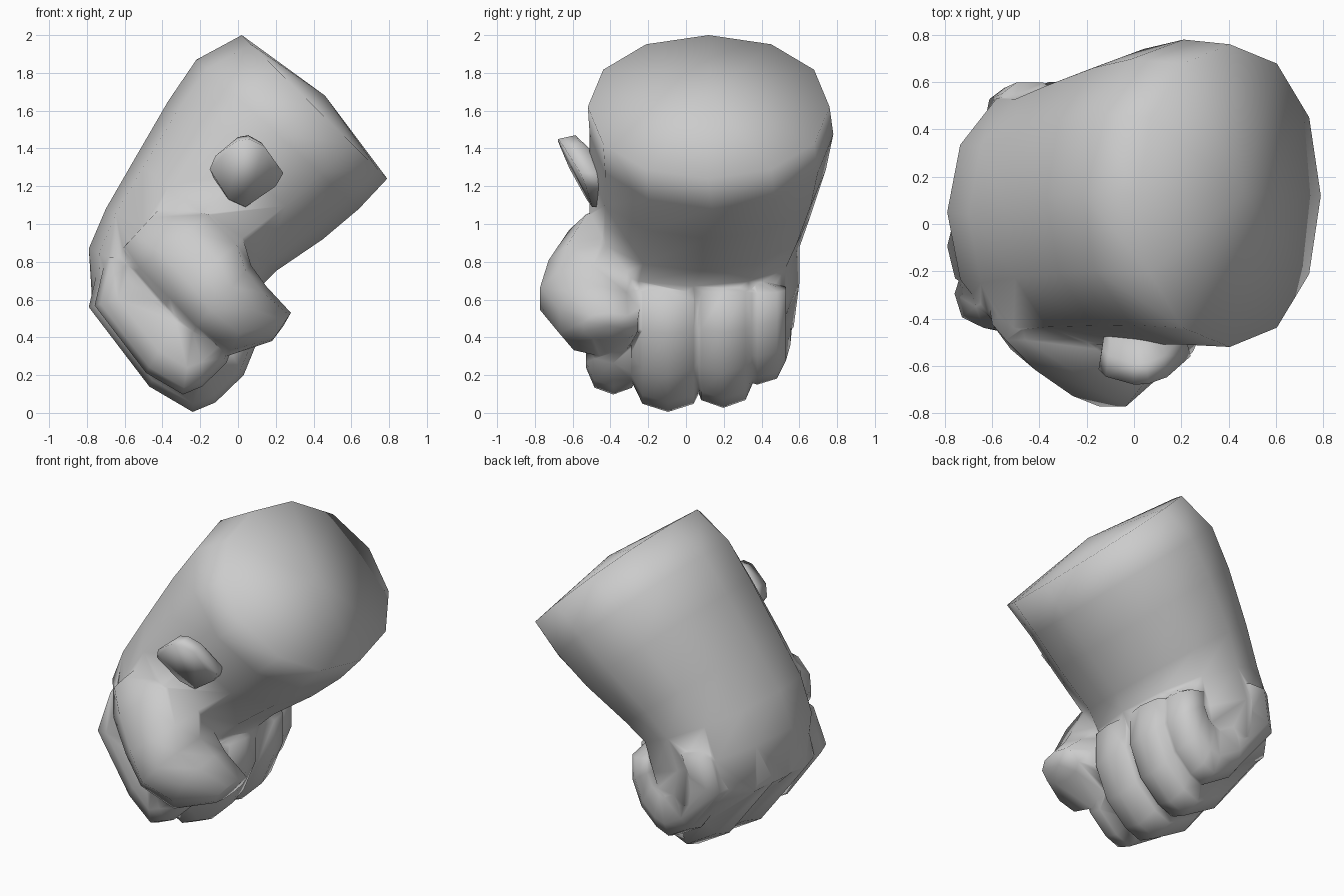
import bpy, bmesh, math

if "Cube" in bpy.data.objects:
    bpy.data.objects.remove(bpy.data.objects["Cube"])


def finish(name, bm):
    bmesh.ops.recalc_face_normals(bm, faces=bm.faces)
    for f in bm.faces:
        f.smooth = True
    me = bpy.data.meshes.new(name)
    bm.to_mesh(me)
    bm.free()
    ob = bpy.data.objects.new(name, me)
    bpy.context.collection.objects.link(ob)
    return ob


def loft(name, rings, tip0, tip1, sides=12, power=1.0):
    """Each ring spans xz points A to B and the y range y0 to y1."""
    bm = bmesh.new()
    loops = []
    for ax, az, bx, bz, y0, y1 in rings:
        loop = []
        for i in range(sides):
            t = 2 * math.pi * i / sides
            c, s = math.cos(t), math.sin(t)
            c = math.copysign(abs(c) ** power, c)
            s = math.copysign(abs(s) ** power, s)
            loop.append(bm.verts.new(((ax + bx) / 2 + (ax - bx) / 2 * c,
                                      (y0 + y1) / 2 + (y1 - y0) / 2 * s,
                                      (az + bz) / 2 + (az - bz) / 2 * c)))
        loops.append(loop)
    for p, q in zip(loops, loops[1:]):
        for i in range(sides):
            j = (i + 1) % sides
            bm.faces.new((p[i], p[j], q[j], q[i]))
    for loop, tip in ((loops[0], tip0), (loops[-1], tip1)):
        v = bm.verts.new(tip)
        for i in range(sides):
            bm.faces.new((loop[i], loop[(i + 1) % sides], v))
    return finish(name, bm)


# Forearm with domed end, running into the palm
fist = loft("fist_and_forearm", [
    (0.02, 2.00, 0.79, 1.24, -0.52, 0.76),
    (-0.22, 1.87, 0.64, 1.08, -0.51, 0.78),
    (-0.37, 1.65, 0.45, 0.92, -0.51, 0.74),
    (-0.55, 1.34, 0.20, 0.75, -0.51, 0.66),
    (-0.70, 1.08, 0.12, 0.67, -0.52, 0.60),
    (-0.79, 0.87, 0.07, 0.50, -0.50, 0.60),
    (-0.77, 0.56, 0.00, 0.35, -0.45, 0.57),
    (-0.48, 0.28, -0.08, 0.24, -0.42, 0.44),
], (0.46, 0.13, 1.68), (-0.25, 0.0, 0.22), power=0.95)

# Curled fingers: a shared fan of rings scaled about the fist centre
OUTER = [(-0.72, 0.86), (-0.79, 0.56), (-0.47, 0.14), (-0.24, 0.005),
         (-0.12, 0.055), (0.03, 0.20), (0.12, 0.42), (0.12, 0.64)]
INNER = [(-0.30, 0.80), (-0.35, 0.68), (-0.26, 0.60), (-0.22, 0.57),
         (-0.20, 0.57), (-0.18, 0.58), (-0.16, 0.62), (-0.16, 0.68)]
CX, CZ = -0.25, 0.62


def finger(name, y0, y1, scale, dx, spread):
    rings = []
    for k, ((ax, az), (bx, bz)) in enumerate(zip(OUTER, INNER)):
        d = spread * min(k, 3) / 3
        rings.append((CX + (ax - CX) * scale + dx, CZ + (az - CZ) * scale,
                      bx, bz, y0 + d, y1 + d))
    y = (y0 + y1) / 2
    return loft(name, rings, (-0.5, y, 0.88), (0.0, y + spread, 0.71),
                sides=10, power=0.78)


parts = [finger(*args) for args in (
    ("index_finger", -0.40, -0.10, 0.85, -0.05, -0.135),
    ("middle_finger", -0.30, 0.11, 1.0, 0.0, 0.0),
    ("ring_finger", 0.02, 0.375, 0.965, 0.013, 0.0),
    ("little_finger", 0.29, 0.605, 0.765, 0.03, -0.07))]

# Thumb folded across the front
parts.append(loft("thumb", [
    (-0.38, 1.12, -0.62, 0.86, -0.50, -0.10),
    (-0.12, 1.08, -0.56, 0.74, -0.63, -0.10),
    (0.03, 0.92, -0.40, 0.58, -0.74, -0.15),
    (0.07, 0.78, -0.25, 0.43, -0.785, -0.20),
    (0.15, 0.67, -0.06, 0.30, -0.68, -0.23),
    (0.28, 0.53, 0.18, 0.38, -0.55, -0.25),
], (-0.52, -0.3, 0.99), (0.24, -0.40, 0.46), sides=10, power=0.9))

# Weld fingers and thumb into one skin
for p in parts:
    m = fist.modifiers.new("weld_" + p.name, 'BOOLEAN')
    m.operation = 'UNION'
    m.solver = 'EXACT'
    m.object = p
dg = bpy.context.evaluated_depsgraph_get()
mesh = bpy.data.meshes.new_from_object(fist.evaluated_get(dg))
fist.modifiers.clear()
fist.data = mesh
for p in parts:
    bpy.data.objects.remove(p)
bm = bmesh.new()
bm.from_mesh(mesh)
bmesh.ops.remove_doubles(bm, verts=bm.verts, dist=0.012)
for f in bm.faces:
    f.smooth = True
bm.to_mesh(mesh)
bm.free()

# Tilted stud on the wrist
bm = bmesh.new()
STUD = [(-0.15, 1.29), (-0.12, 1.36), (0.0, 1.46), (0.06, 1.47), (0.14, 1.43),
        (0.24, 1.27), (0.20, 1.20), (0.04, 1.09), (-0.05, 1.13)]
for x, z in STUD:
    y = -0.50 - 0.48 * (z - 1.10) - 0.12 * (0.05 - x)
    bm.verts.new((x, y, z - 0.02 * (z > 1.4)))
    bm.verts.new((x * 0.9, y + 0.09, z))
    bm.verts.new((x * 0.8, -0.42, 1.22 + (z - 1.28) * 0.5))
bmesh.ops.convex_hull(bm, input=bm.verts)
loose = [v for v in bm.verts if not v.link_faces]
bmesh.ops.delete(bm, geom=loose, context='VERTS')
finish("wrist_stud", bm)
